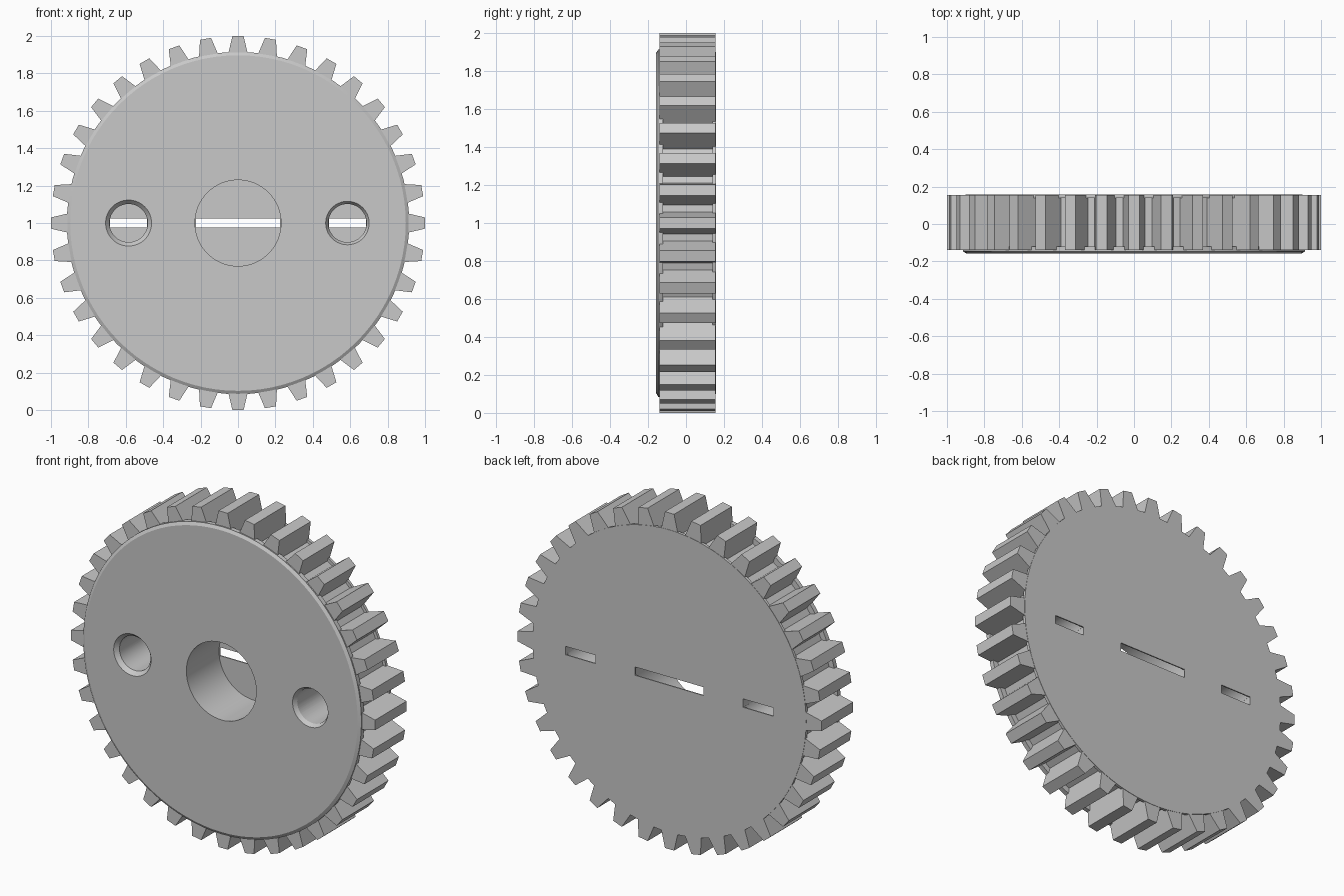
import bpy, bmesh, math
from mathutils import Matrix, Vector

cube = bpy.data.objects.get("Cube")
if cube:
    bpy.data.objects.remove(cube, do_unlink=True)

TEETH, CENTRE = 36, 1.0
FRONT, BACK = -0.14, 0.155

grey = bpy.data.materials.new("light_grey")
grey.use_nodes = True
colour = (0.58, 0.58, 0.58, 1)
grey.diffuse_color = colour
grey.node_tree.nodes["Principled BSDF"].inputs["Base Color"].default_value = colour


def finish(bm, name):
    bmesh.ops.recalc_face_normals(bm, faces=bm.faces)
    mesh = bpy.data.meshes.new(name)
    bm.to_mesh(mesh)
    bm.free()
    obj = bpy.data.objects.new(name, mesh)
    bpy.context.collection.objects.link(obj)
    mesh.materials.append(grey)
    return obj


def disc(name, x, y0, y1, r0, r1, sides=96):
    """Cylinder or cone along y, radius r0 at y0 and r1 at y1."""
    bm = bmesh.new()
    place = Matrix.Translation((x, (y0 + y1) / 2, CENTRE)) @ Matrix.Rotation(-math.pi / 2, 4, 'X')
    bmesh.ops.create_cone(bm, cap_ends=True, segments=sides, radius1=r0, radius2=r1,
                          depth=y1 - y0, matrix=place)
    return finish(bm, name)


def box(name, x, y, size):
    bm = bmesh.new()
    bmesh.ops.create_cube(bm, size=1, matrix=Matrix.Translation((x, y, CENTRE)) @ Matrix.Diagonal((*size, 1)))
    return finish(bm, name)


def combine(target, tool, operation):
    mod = target.modifiers.new(operation, 'BOOLEAN')
    mod.operation, mod.object, mod.solver = operation, tool, 'EXACT'
    bpy.context.view_layer.objects.active = target
    bpy.ops.object.modifier_apply(modifier=mod.name)
    bpy.data.objects.remove(tool, do_unlink=True)


# Toothed wheel: one tooth outline repeated round the rim, then extruded
tooth = [(-0.058, 0.88), (-0.030, 1.0), (0.030, 1.0), (0.058, 0.88)]
bm = bmesh.new()
ring = []
for i in range(TEETH):
    turn = Matrix.Rotation(i * 2 * math.pi / TEETH, 3, 'Y')
    for px, pz in tooth:
        ring.append(bm.verts.new(turn @ Vector((px, 0, pz)) + Vector((0, FRONT, CENTRE))))
face = bm.faces.new(ring)
grown = bmesh.ops.extrude_face_region(bm, geom=[face])["geom"]
bmesh.ops.translate(bm, vec=(0, BACK - FRONT, 0),
                    verts=[v for v in grown if isinstance(v, bmesh.types.BMVert)])
gear = finish(bm, "gear_wheel")

# Chamfered front flange and thin back flange
combine(gear, disc("front_flange", 0, -0.147, -0.12, 0.915, 0.915), 'UNION')
combine(gear, disc("front_chamfer", 0, -0.157, -0.146, 0.897, 0.9145), 'UNION')
combine(gear, disc("back_flange", 0, 0.14, 0.157, 0.90, 0.90), 'UNION')

# Blind holes leave a thin back web, opened by a narrow slot
for x, radius in ((0, 0.23), (-0.585, 0.102), (0.585, 0.102)):
    combine(gear, disc("hole_cutter", x, -0.3, 0.150, radius, radius, 64), 'DIFFERENCE')
    combine(gear, box("slot_cutter", x, 0.15, (radius * 1.95, 0.1, 0.05)), 'DIFFERENCE')

# Countersinks on the two small holes
for x, radius in ((-0.585, 0.134), (0.585, 0.124)):
    combine(gear, disc("countersink_cutter", x, -0.17, -0.13, radius, 0.1, 64), 'DIFFERENCE')

bpy.ops.object.select_all(action='DESELECT')
gear.select_set(True)
bpy.context.view_layer.objects.active = gear
bpy.ops.object.shade_smooth_by_angle(angle=math.radians(15))
